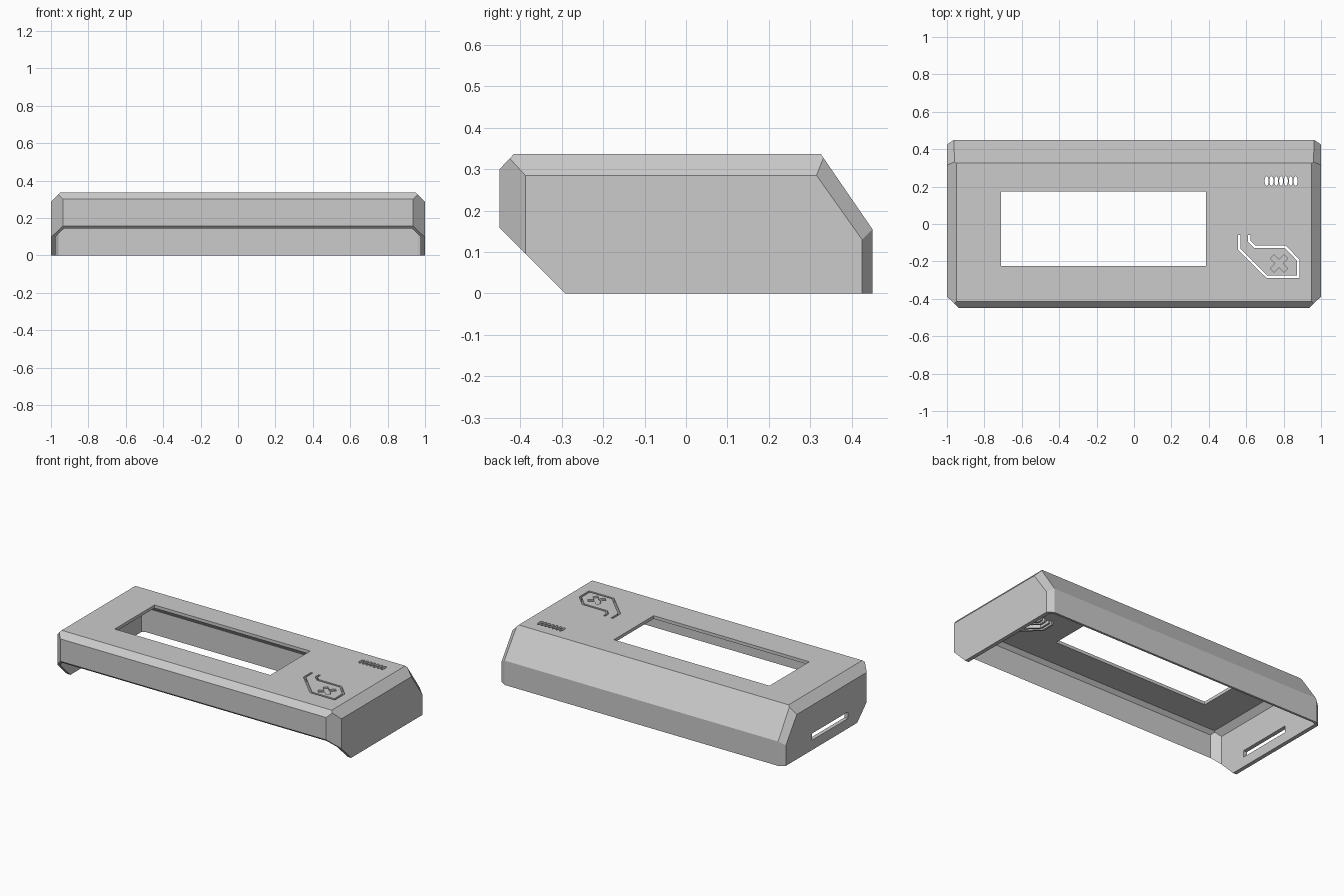
import bpy, bmesh, math
from mathutils import Vector, Matrix

if "Cube" in bpy.data.objects:
    bpy.data.objects.remove(bpy.data.objects["Cube"])

TOP = 0.337


def make_object(name, bm):
    bmesh.ops.recalc_face_normals(bm, faces=bm.faces)
    me = bpy.data.meshes.new(name)
    bm.to_mesh(me)
    bm.free()
    ob = bpy.data.objects.new(name, me)
    bpy.context.collection.objects.link(ob)
    return ob


def convex(name, planes):
    """Large block trimmed by (point, outward normal) planes."""
    bm = bmesh.new()
    bmesh.ops.create_cube(bm, size=4)
    for co, no in planes:
        geom = bm.verts[:] + bm.edges[:] + bm.faces[:]
        res = bmesh.ops.bisect_plane(bm, geom=geom, dist=1e-6, plane_co=co,
                                     plane_no=no, clear_outer=True)
        edges = [e for e in res["geom_cut"] if isinstance(e, bmesh.types.BMEdge)]
        if len(edges) > 2:
            bmesh.ops.edgeloop_fill(bm, edges=edges)
    return make_object(name, bm)


def box(name, lo, hi, turn=0):
    lo, hi = Vector(lo), Vector(hi)
    bm = bmesh.new()
    m = (Matrix.Translation((lo + hi) / 2) @ Matrix.Rotation(turn, 4, 'Z')
         @ Matrix.Diagonal((*(hi - lo), 1)))
    bmesh.ops.create_cube(bm, size=1, matrix=m)
    return make_object(name, bm)


def ribbon(name, path, width, z0, z1):
    """Mitred strip of constant width along a plan path, extruded in z."""
    pts = [Vector(p) for p in path]
    left, right = [], []
    for i, p in enumerate(pts):
        a = (p - pts[i - 1]).normalized() if i else (pts[1] - p).normalized()
        b = (pts[i + 1] - p).normalized() if i < len(pts) - 1 else a
        na, nb = Vector((-a.y, a.x)), Vector((-b.y, b.x))
        off = (na + nb) / (1 + na.dot(nb)) * width / 2
        left.append(p + off)
        right.append(p - off)
    bm = bmesh.new()
    face = bm.faces.new([bm.verts.new((p.x, p.y, z0)) for p in left + right[::-1]])
    ext = bmesh.ops.extrude_face_region(bm, geom=[face])["geom"]
    bmesh.ops.translate(bm, vec=(0, 0, z1 - z0),
                        verts=[v for v in ext if isinstance(v, bmesh.types.BMVert)])
    return make_object(name, bm)


def boolean(target, tool, op='DIFFERENCE'):
    mod = target.modifiers.new(op.lower(), 'BOOLEAN')
    mod.object, mod.operation, mod.solver = tool, op, 'EXACT'
    bpy.context.view_layer.update()
    dg = bpy.context.evaluated_depsgraph_get()
    me = bpy.data.meshes.new_from_object(target.evaluated_get(dg))
    target.modifiers.clear()
    target.data = me
    bpy.data.objects.remove(tool)


def shell_planes(side=0, front=0, back=0, top=0):
    """Planes of the chamfered case, moved inward by wall thicknesses."""
    planes = []

    def add(co, no, inset):
        n = Vector(no).normalized()
        planes.append((Vector(co) - n * inset, n))

    add((0, 0, TOP), (0, 0, 1), top)
    add((0, -.45, 0), (0, -1, 0), front)
    add((0, .45, 0), (0, 1, 0), back)
    add((0, -.45, .30), (0, -.037, .035), front)        # front top chamfer
    add((0, .45, .155), (0, .182, .125), back)          # rear slope
    slope = Vector((1, .425, .13)) - Vector((1, .315, .285))
    n = slope.cross(Vector((.963, .45, .155)) - Vector((1, .425, .13)))
    if n.x < 0:
        n = -n
    for s in (-1, 1):
        add((s, 0, 0), (s, 0, 0), side)
        add((s, 0, .285), (s * .052, 0, .05), top)      # side top chamfer
        add((s, -.388, 0), (s * .062, -.065, 0), front)  # front corner
        add((s, .425, 0), (s * .025, .037, 0), back)    # rear corner
        add((s, .425, .13), (s * n.x, n.y, n.z), back)  # rear slope side
    return planes


# outer case, open underneath and cut at 45 degrees below the front
case = convex("case_shell", shell_planes() + [
    (Vector((0, 0, 0)), Vector((0, 0, -1))),
    (Vector((0, -.292, 0)), Vector((0, -1, -1)).normalized())])
boolean(case, convex("cavity", shell_planes(.025, .014, .014, .02)))

# flexible button: stiffening rim underneath, slit through, cross groove on top
slit = [(.563, -.06), (.563, -.135), (.712, -.283), (.878, -.283),
        (.878, -.193), (.808, -.121), (.645, -.121), (.617, -.093), (.617, -.06)]
boolean(case, ribbon("button_rim", slit, .036, TOP - .04, TOP - .008), 'UNION')
boolean(case, ribbon("button_slit", slit, .013, .2, .5))
cross = box("cross_groove", (.723, -.226, TOP - .01), (.827, -.197, .4), math.pi / 4)
boolean(cross, box("cross_arm", (.723, -.226, TOP - .01), (.827, -.197, .4), -math.pi / 4), 'UNION')
boolean(case, cross)

# screen window and card slot in the left wall
boolean(case, box("screen_window", (-.71, -.225, .25), (.385, .175, .5)))
boolean(case, box("card_slot", (-1.1, -.2, .063), (-.9, .163, .105)))

# row of oval vents
for i in range(7):
    bm = bmesh.new()
    bmesh.ops.create_cone(bm, cap_ends=True, segments=16, radius1=1, radius2=1, depth=1,
                          matrix=Matrix.Translation((.709 + i * .0258, .23, TOP))
                          @ Matrix.Diagonal((.0105, .026, .2, 1)))
    boolean(case, make_object("vent", bm))
